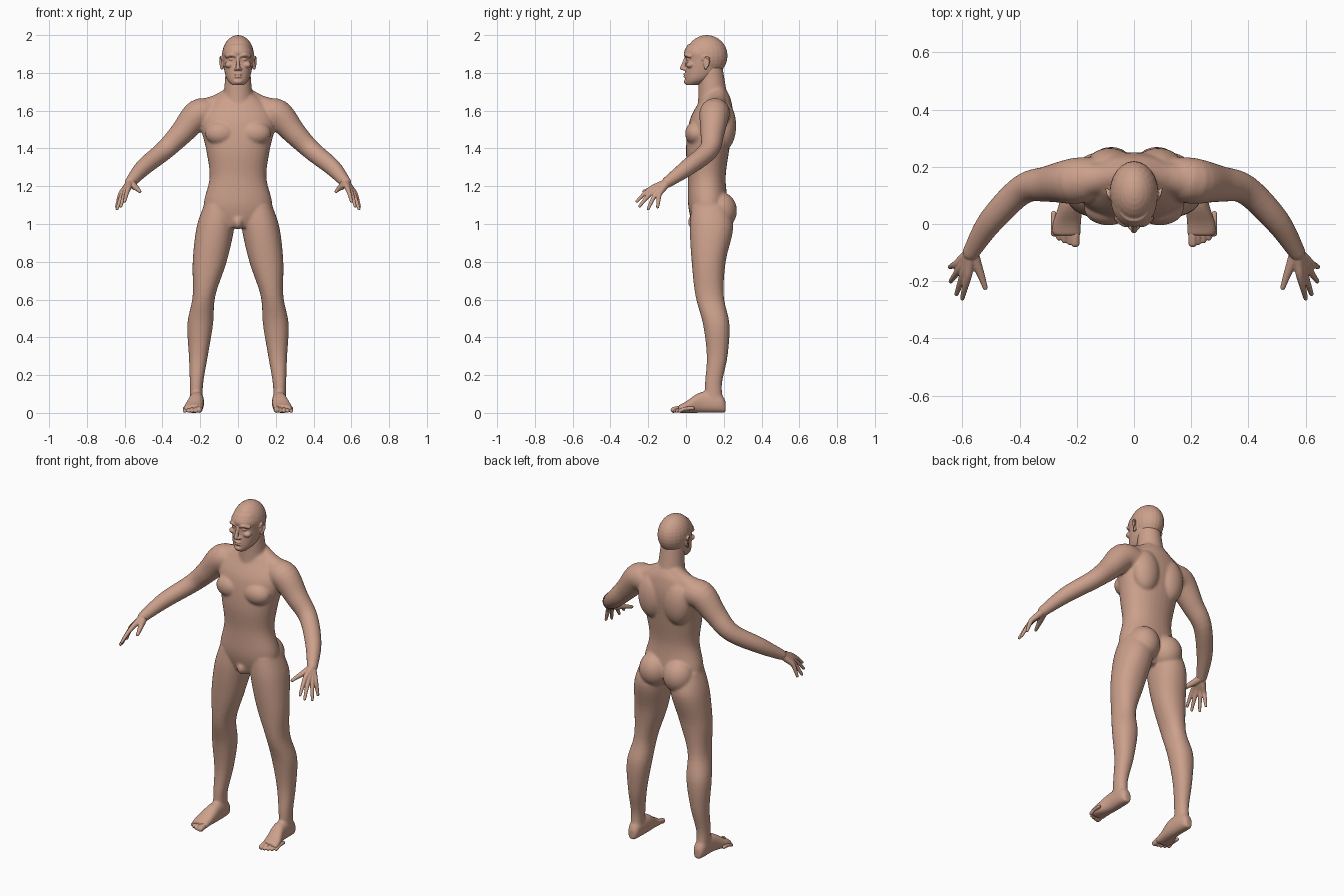
import bpy
import bmesh
import math
from mathutils import Vector, Matrix

cube = bpy.data.objects.get("Cube")
if cube:
    bpy.data.objects.remove(cube, do_unlink=True)

skin = bpy.data.materials.new("skin")
skin.use_nodes = True
skin_colour = (.6, .35, .26, 1)
skin.diffuse_color = skin_colour
shader = next(node for node in skin.node_tree.nodes if node.type == 'BSDF_PRINCIPLED')
shader.inputs["Base Color"].default_value = skin_colour
shader.inputs["Roughness"].default_value = .7

ACROSS, DEPTH, UP = Vector((1, 0, 0)), Vector((0, 1, 0)), Vector((0, 0, 1))
SIDES = {"left": 1, "right": -1}


def spline(points, steps=5):
    """Smooth a short list of tuples with a Catmull-Rom curve."""
    points = [Vector(p) for p in points]
    padded = [points[0]] + points + [points[-1]]
    path = []
    for before, start, end, after in zip(padded, padded[1:], padded[2:], padded[3:]):
        pull_start, pull_end = (end - before) / 2, (after - start) / 2
        for step in range(steps):
            t = step / steps
            ease = t * t * (3 - 2 * t)
            path.append(start.lerp(end, ease) + pull_start * (t * (1 - t) ** 2)
                        - pull_end * (t * t * (1 - t)))
    return path + [points[-1]]


def oval(centre, u, v, power=1, sides=32):
    """Ring of points around a centre, squarer when power is below one."""
    ring = []
    for i in range(sides):
        angle = math.tau * i / sides
        c, s = math.cos(angle), math.sin(angle)
        ring.append(Vector(centre) + u * math.copysign(abs(c) ** power, c)
                    + v * math.copysign(abs(s) ** power, s))
    return ring


def bridge(bm, rings):
    """Skin a row of rings and close both ends."""
    rows = [[bm.verts.new(point) for point in ring] for ring in rings]
    for low, high in zip(rows, rows[1:]):
        for i in range(len(low)):
            bm.faces.new((low[i - 1], low[i], high[i], high[i - 1]))
    bm.faces.new(rows[0][::-1])
    bm.faces.new(rows[-1])


def upright(bm, rows, side=1):
    """Rows of height, centre x, half width, front y, back y."""
    bridge(bm, [oval((x * side, (front + back) / 2, z), ACROSS * width,
                     DEPTH * ((back - front) / 2), .92)
                for z, x, width, front, back in spline(rows)])


def blob(bm, centre, radii, side=1):
    """Ellipsoid muscle or feature."""
    x, y, z = centre
    place = Matrix.Translation((x * side, y, z)) @ Matrix.Diagonal((*radii, 1))
    bmesh.ops.create_uvsphere(bm, u_segments=24, v_segments=16, radius=1, matrix=place)


def tube(bm, points, side=1):
    """Round limb through points of x, y, z, radius, with rounded ends."""
    path = spline([(x * side, y, z, radius) for x, y, z, radius in points])
    rings = []
    for i, point in enumerate(path):
        ahead, behind = path[min(i + 1, len(path) - 1)], path[max(i - 1, 0)]
        turn = (ahead.xyz - behind.xyz).to_track_quat('Z', 'Y')
        rings.append(oval(point.xyz, turn @ ACROSS * point.w, turn @ DEPTH * point.w))
    bridge(bm, rings)
    for end in (path[0], path[-1]):
        blob(bm, end.xyz, (end.w, end.w, end.w))


def finish(bm, name, voxel, rounds):
    """Fuse the overlapping forms into one soft surface."""
    bmesh.ops.recalc_face_normals(bm, faces=bm.faces)
    mesh = bpy.data.meshes.new(name)
    bm.to_mesh(mesh)
    bm.free()
    mesh.materials.append(skin)
    obj = bpy.data.objects.new(name, mesh)
    bpy.context.collection.objects.link(obj)
    fuse = obj.modifiers.new("fuse", 'REMESH')
    fuse.mode = 'VOXEL'
    fuse.voxel_size = voxel
    fuse.use_smooth_shade = True
    soften = obj.modifiers.new("soften", 'SMOOTH')
    soften.factor = .5
    soften.iterations = rounds


# Torso and neck
body = bmesh.new()
upright(body, [(.98, 0, .07, .04, .17), (1.05, 0, .17, .02, .22), (1.12, 0, .18, .01, .22),
               (1.25, 0, .15, .01, .21), (1.4, 0, .17, 0, .23), (1.55, 0, .2, .02, .25),
               (1.65, 0, .14, .07, .24), (1.7, 0, .07, .09, .22)])
tube(body, [(0, .15, 1.6, .09), (0, .14, 1.7, .075), (0, .13, 1.82, .065)])
blob(body, (0, .05, 1.01), (.03, .04, .04))

for side in SIDES.values():
    # Chest, shoulder blade, buttock and neck slope
    blob(body, (.09, .055, 1.48), (.085, .06, .065), side)
    blob(body, (.085, .2, 1.52), (.085, .066, .13), side)
    blob(body, (.08, .18, 1.07), (.09, .09, .1), side)
    tube(body, [(.04, .17, 1.68, .045), (.11, .16, 1.63, .055), (.2, .15, 1.59, .07)], side)
    # Arm
    tube(body, [(.14, .16, 1.58, .075), (.21, .15, 1.58, .08), (.3, .14, 1.48, .063),
                (.39, .12, 1.39, .052), (.5, .01, 1.3, .045), (.57, -.1, 1.22, .03)], side)
    # Leg
    upright(body, [(1.1, .1, .08, .03, .22), (.98, .12, .1, .02, .25), (.8, .15, .09, .03, .21),
                   (.62, .18, .06, .05, .2), (.47, .2, .068, .09, .23), (.3, .21, .05, .11, .22),
                   (.15, .22, .035, .1, .19), (.05, .22, .035, .1, .2)], side)
    # Foot, from heel to ball: y, centre x, half width, height
    bridge(body, [oval((x * side, y, height / 2), ACROSS * width, UP * (height / 2), .85)
                  for y, x, width, height in spline([
                      (.21, .22, .02, .06), (.18, .22, .035, .1), (.08, .22, .04, .11),
                      (0, .235, .05, .06), (-.04, .235, .05, .04)])])
finish(body, "body", .0065, 10)

# Head: skull and face
head = bmesh.new()
blob(head, (0, .11, 1.89), (.085, .11, .11))
upright(head, [(1.735, 0, .03, 0, .06), (1.76, 0, .055, -.005, .12), (1.8, 0, .07, -.005, .17),
               (1.87, 0, .08, 0, .2), (1.91, 0, .08, -.01, .2), (1.95, 0, .065, .01, .2)])
# Nose, lips and chin
tube(head, [(0, 0, 1.88, .009), (0, -.01, 1.855, .009), (0, -.02, 1.825, .012)])
for height in (1.78, 1.793):
    blob(head, (0, -.003, height), (.022, .011, .006))
blob(head, (0, .004, 1.753), (.024, .016, .014))
for side in SIDES.values():
    # Nostril, brow, eye and cheek
    blob(head, (.013, -.008, 1.82), (.009, .013, .008), side)
    tube(head, [(.014, 0, 1.89, .009), (.035, 0, 1.896, .01), (.06, .02, 1.888, .009)], side)
    blob(head, (.033, .014, 1.872), (.015, .013, .009), side)
    blob(head, (.047, .022, 1.842), (.023, .022, .017), side)
    # Ear bowl, rim and lobe
    blob(head, (.083, .106, 1.853), (.008, .015, .03), side)
    tube(head, [(.084, .09, 1.87, .005), (.09, .1, 1.886, .005), (.095, .122, 1.876, .005),
                (.094, .12, 1.85, .005), (.086, .104, 1.824, .007)], side)
finish(head, "head", .0038, 2)

WRIST = Vector((.57, -.1, 1.22))
INNER_KNUCKLE, OUTER_KNUCKLE = Vector((.58, -.18, 1.19)), Vector((.62, -.14, 1.16))
FINGERTIPS = [(.6, -.26, 1.12), (.62, -.245, 1.095), (.64, -.2, 1.08), (.643, -.15, 1.09)]

for label, side in SIDES.items():
    # Hand: each finger runs from the wrist over its knuckle to the tip
    hand = bmesh.new()
    for i, tip in enumerate(FINGERTIPS):
        knuckle = INNER_KNUCKLE.lerp(OUTER_KNUCKLE, i / 3)
        middle = knuckle.lerp(Vector(tip), .5) + UP * .005
        tube(hand, [(*WRIST, .021), (*WRIST.lerp(knuckle, .5), .018), (*knuckle, .014),
                    (*middle, .011), (*tip, .008)], side)
    # Thumb and wrist
    tube(hand, [(.565, -.1, 1.215, .022), (.55, -.14, 1.2, .018),
                (.534, -.18, 1.187, .013), (.52, -.222, 1.173, .009)], side)
    tube(hand, [(.55, -.065, 1.25, .028), (*WRIST, .028)], side)
    finish(hand, label + "_hand", .0035, 2)

    # Toes, the inner one thickest and the outer ones shorter
    toes = bmesh.new()
    for i in range(5):
        x, tip, radius = .205 + .019 * i, .002 * i * i - .066, .01 if i else .0155
        tube(toes, [(x, tip + .07, .024, radius), (x, tip + .03, .022, radius),
                    (x, tip, radius, radius)], side)
    finish(toes, label + "_toes", .0035, 2)
